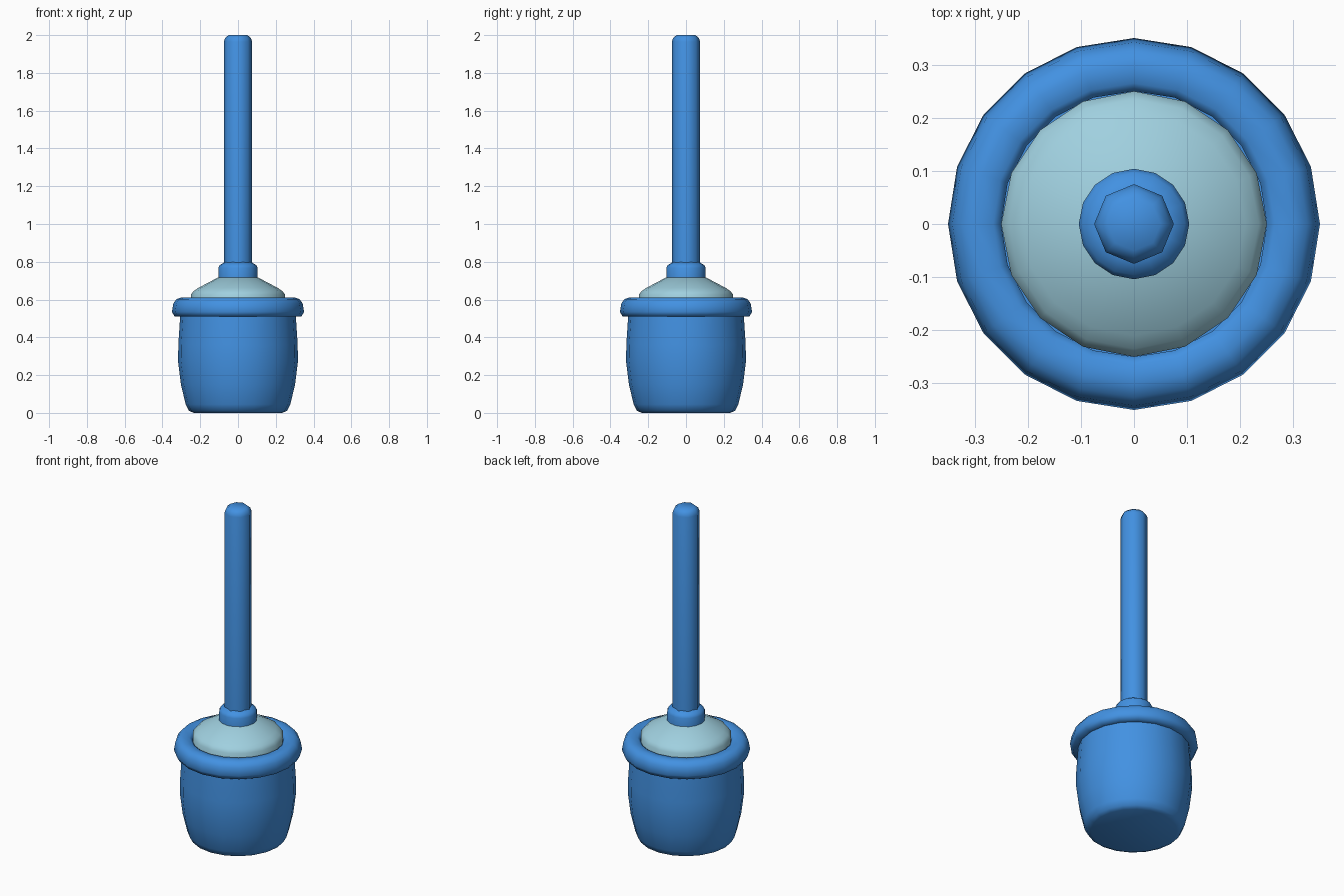
import bpy, bmesh, math

if "Cube" in bpy.data.objects:
    bpy.data.objects.remove(bpy.data.objects["Cube"])


def material(name, rgb):
    m = bpy.data.materials.new(name)
    m.diffuse_color = (*rgb, 1.0)
    m.use_nodes = True
    m.node_tree.nodes["Principled BSDF"].inputs["Base Color"].default_value = m.diffuse_color
    return m


blue = material("bright blue", (0.055, 0.285, 0.76))
pale = material("pale blue", (0.35, 0.63, 0.74))


def lathe(name, profile, sides, mat, closed=False, angle=50):
    """Revolve (radius, height) points about z; open profiles get end caps."""
    bm = bmesh.new()
    rings = []
    for r, z in profile:
        rings.append([bm.verts.new((r * math.cos(2 * math.pi * i / sides),
                                    r * math.sin(2 * math.pi * i / sides), z))
                      for i in range(sides)])
    pairs = list(zip(rings, rings[1:]))
    if closed:
        pairs.append((rings[-1], rings[0]))
    else:
        bm.faces.new(rings[0][::-1])
        bm.faces.new(rings[-1])
    for a, b in pairs:
        for i in range(sides):
            j = (i + 1) % sides
            bm.faces.new((a[i], a[j], b[j], b[i]))
    bmesh.ops.recalc_face_normals(bm, faces=bm.faces)
    me = bpy.data.meshes.new(name)
    bm.to_mesh(me)
    bm.free()
    me.materials.append(mat)
    ob = bpy.data.objects.new(name, me)
    bpy.context.collection.objects.link(ob)
    bpy.ops.object.select_all(action='DESELECT')
    ob.select_set(True)
    bpy.context.view_layer.objects.active = ob
    bpy.ops.object.shade_smooth_by_angle(angle=math.radians(angle))
    return ob


# Bulging pot
lathe("pot", [(0.235, 0.0), (0.26, 0.012), (0.277, 0.045), (0.302, 0.15),
              (0.317, 0.27), (0.316, 0.36), (0.305, 0.53)], 20, blue, angle=60)

# Rounded rim around the mouth of the pot
lathe("rim", [(0.29, 0.51), (0.335, 0.51), (0.35, 0.535), (0.342, 0.58),
              (0.326, 0.602), (0.30, 0.611), (0.265, 0.607), (0.25, 0.595),
              (0.25, 0.53)], 20, blue, closed=True, angle=75)

# Pale conical lid
lathe("lid", [(0.25, 0.55), (0.25, 0.625), (0.235, 0.645), (0.21, 0.662),
              (0.10, 0.72)], 16, pale)

# Collar at the base of the handle
lathe("collar", [(0.104, 0.70), (0.104, 0.768), (0.096, 0.783),
                 (0.07, 0.798)], 16, blue)

# Long handle with a rounded tip
lathe("handle", [(0.075, 0.70), (0.075, 1.965), (0.068, 1.985),
                 (0.05, 2.0)], 8, blue, angle=60)
